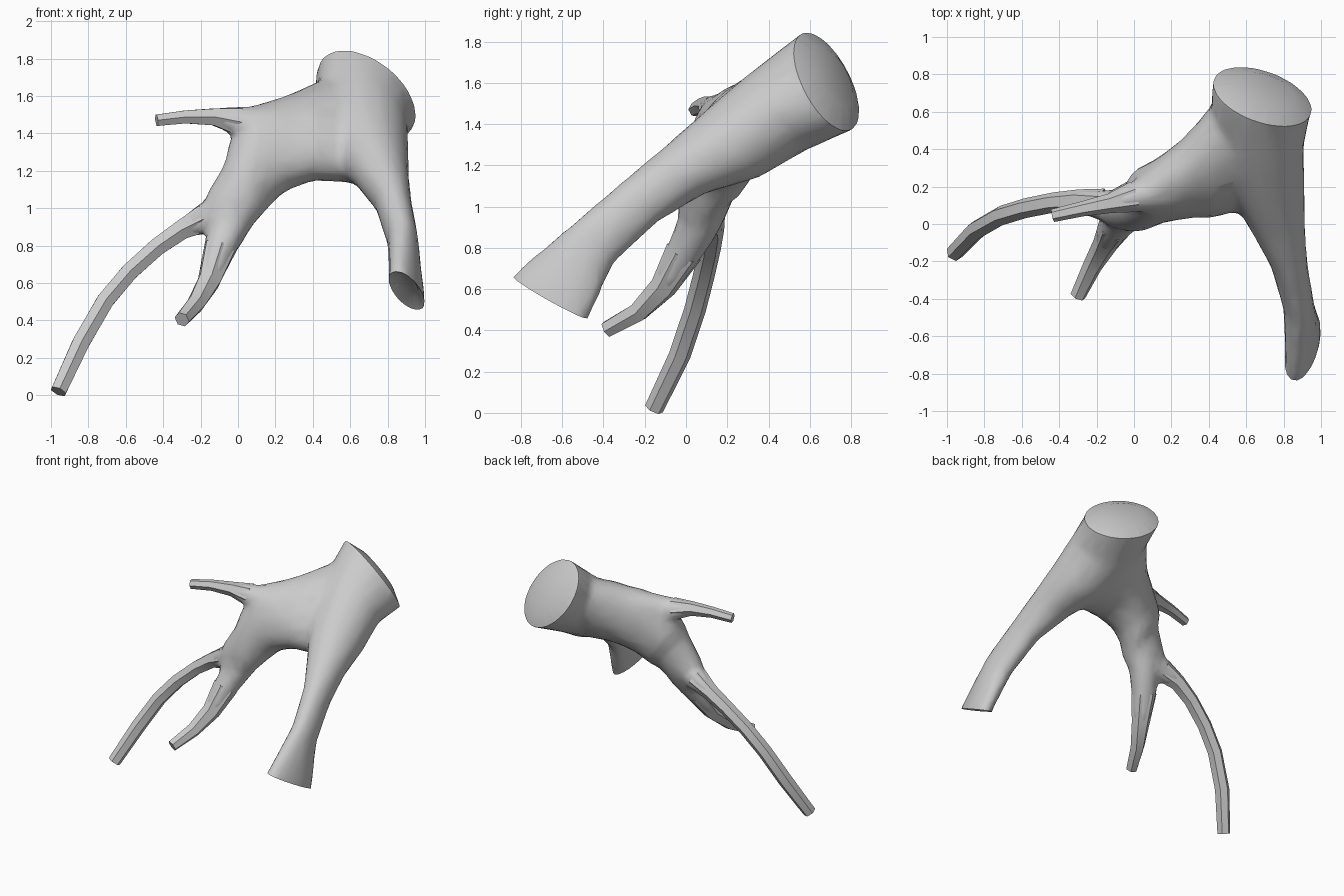
import bpy, bmesh, math
from mathutils import Vector as V

if "Cube" in bpy.data.objects:
    bpy.data.objects.remove(bpy.data.objects["Cube"])

grey = bpy.data.materials.new("plain grey")
grey.diffuse_color = (0.6, 0.6, 0.6, 1)
grey.use_nodes = True
grey.node_tree.nodes["Principled BSDF"].inputs["Base Color"].default_value = grey.diffuse_color


def loft(bm, rings, sides, turn=0.0):
    """Closed tube through elliptical rings (centre, half axis a, half axis b)."""
    loops = []
    for c, a, b in rings:
        loop = []
        for i in range(sides):
            t = 2 * math.pi * i / sides + turn
            loop.append(bm.verts.new(V(c) + V(a) * math.cos(t) + V(b) * math.sin(t)))
        loops.append(loop)
    for p, q in zip(loops, loops[1:]):
        for i in range(sides):
            j = (i + 1) % sides
            bm.faces.new((p[i], p[j], q[j], q[i]))
    bm.faces.new(loops[0][::-1])
    bm.faces.new(loops[-1])


def round_rings(path):
    """Rings square to a path of (x, y, z, radius)."""
    pts = [V(p[:3]) for p in path]
    rings = []
    for i, p in enumerate(path):
        d = (pts[min(i + 1, len(pts) - 1)] - pts[max(i - 1, 0)]).normalized()
        a = d.cross(V((0, 1, 0))).normalized()
        rings.append((pts[i], a * p[3], d.cross(a) * p[3]))
    return rings


def make(name, bm):
    bmesh.ops.recalc_face_normals(bm, faces=bm.faces)
    me = bpy.data.meshes.new(name)
    bm.to_mesh(me)
    bm.free()
    ob = bpy.data.objects.new(name, me)
    bpy.context.collection.objects.link(ob)
    return ob


def finish(ob, angle):
    ob.data.materials.clear()
    ob.data.materials.append(grey)
    bpy.ops.object.select_all(action='DESELECT')
    ob.select_set(True)
    bpy.context.view_layer.objects.active = ob
    bpy.ops.object.shade_smooth_by_angle(angle=math.radians(angle))


# Cut ends of the trunk and the thick branch: centre, outward direction, bulge
trunk_c, trunk_n = V((.682, .682, 1.605)), V((.41, .76, .51)).normalized()
leg_c, leg_n = V((.905, -.66, .56)), V((-.2, -.44, -.87)).normalized()
up = V((0, -.64, .77))

# Trunk running into the thick branch, overshooting both cuts
trunk_a, trunk_b = (.255, -.115, -.055), (-.075, -.125, .235)
leg_a, leg_b = (.095, .04, -.04), (-.027, -.187, .10)
trunk = [
    (trunk_c + trunk_n * .15, trunk_a, trunk_b),
    (trunk_c, trunk_a, trunk_b),
    ((.66, .425, 1.445), (.25, 0, 0), up * .232),
    ((.70, .22, 1.30), (.215, 0, 0), up * .21),
    ((.765, -.005, 1.178), (.152, 0, 0), up * .152),
    ((.828, -.208, 1.035), (.10, 0, 0), up * .134),
    ((.88, -.435, .835), (.085, 0, 0), up * .14),
    (leg_c, leg_a, leg_b),
    (leg_c + leg_n * .15, leg_a, leg_b),
]

# Broad arm leaving the trunk sideways and bending down
arm = [
    ((.75, .36, 1.40), (0, .20, .17), (0, -.08, .10)),
    ((.60, .41, 1.43), (0, .31, .255), (0, -.135, .15)),
    ((.41, .33, 1.41), (0, .26, .225), (0, -.16, .14)),
    ((.25, .235, 1.345), (0, .13, .24), (0, -.175, .10)),
    ((.12, .17, 1.27), (-.03, .05, .285), (0, -.167, .05)),
    ((.06, .14, 1.18), (-.11, .02, .17), (0, -.165, .02)),
    ((.03, .105, 1.10), (-.105, 0, .135), (0, -.15, -.02)),
    ((-.055, .085, .985), (-.105, 0, .11), (0, -.125, -.02)),
    ((-.12, .07, .90), (-.085, 0, .075), (0, -.08, 0)),
]

# Thin twigs
twigs = {
    "upper_twig": [(.15, .18, 1.42, .13), (0, .145, 1.465, .083), (-.13, .11, 1.488, .052),
                   (-.28, .08, 1.488, .04), (-.435, .045, 1.47, .035)],
    "long_twig": [(-.05, .08, 1.01, .09), (-.17, .105, .95, .085), (-.30, .125, .885, .06),
                  (-.43, .115, .795, .054), (-.58, .085, .66, .053), (-.71, .045, .505, .053),
                  (-.84, -.03, .28, .053), (-.96, -.155, .02, .047)],
    "short_twig": [(-.02, .08, .95, .11), (-.10, -.01, .78, .092), (-.155, -.11, .61, .066),
                   (-.225, -.23, .49, .052), (-.30, -.385, .405, .042)],
}

# Fuse trunk, arm and twig roots into one softened body
bm = bmesh.new()
loft(bm, trunk, 16)
loft(bm, arm, 16)
for path in twigs.values():
    loft(bm, round_rings(path)[:3], 12)
body = make("branch_body", bm)
m = body.modifiers.new("fuse", 'REMESH')
m.mode, m.voxel_size = 'VOXEL', .022
m = body.modifiers.new("soften", 'SMOOTH')
m.factor, m.iterations = .5, 16
m = body.modifiers.new("simplify", 'DECIMATE')
m.ratio = .12
dg = bpy.context.evaluated_depsgraph_get()
bm = bmesh.new()
bm.from_mesh(body.evaluated_get(dg).to_mesh())
body.modifiers.clear()

# Slice the two thick ends and cap them: trunk bulges out, branch dips in
for c, n, bulge in ((trunk_c, trunk_n, .045), (leg_c, leg_n, -.03)):
    faces = [f for f in bm.faces if (f.calc_center_median() - c).length < .5]
    geom = faces + list({e for f in faces for e in f.edges}) + list({v for f in faces for v in f.verts})
    cut = bmesh.ops.bisect_plane(bm, geom=geom, plane_co=c, plane_no=n, clear_outer=True)
    rim = [e for e in cut["geom_cut"] if isinstance(e, bmesh.types.BMEdge)]
    cap = bmesh.ops.contextual_create(bm, geom=rim)["faces"]
    inner = bmesh.ops.extrude_discrete_faces(bm, faces=cap)["faces"]
    for f in inner:
        for v in f.verts:
            v.co = c + (v.co - c) * .6 + n * bulge
bmesh.ops.recalc_face_normals(bm, faces=bm.faces)
bm.to_mesh(body.data)
bm.free()
finish(body, 40)

# Six-sided twigs reaching out of the body
for name, path in twigs.items():
    bm = bmesh.new()
    loft(bm, round_rings(path)[1:], 6, math.pi / 6)
    finish(make(name, bm), 35)
